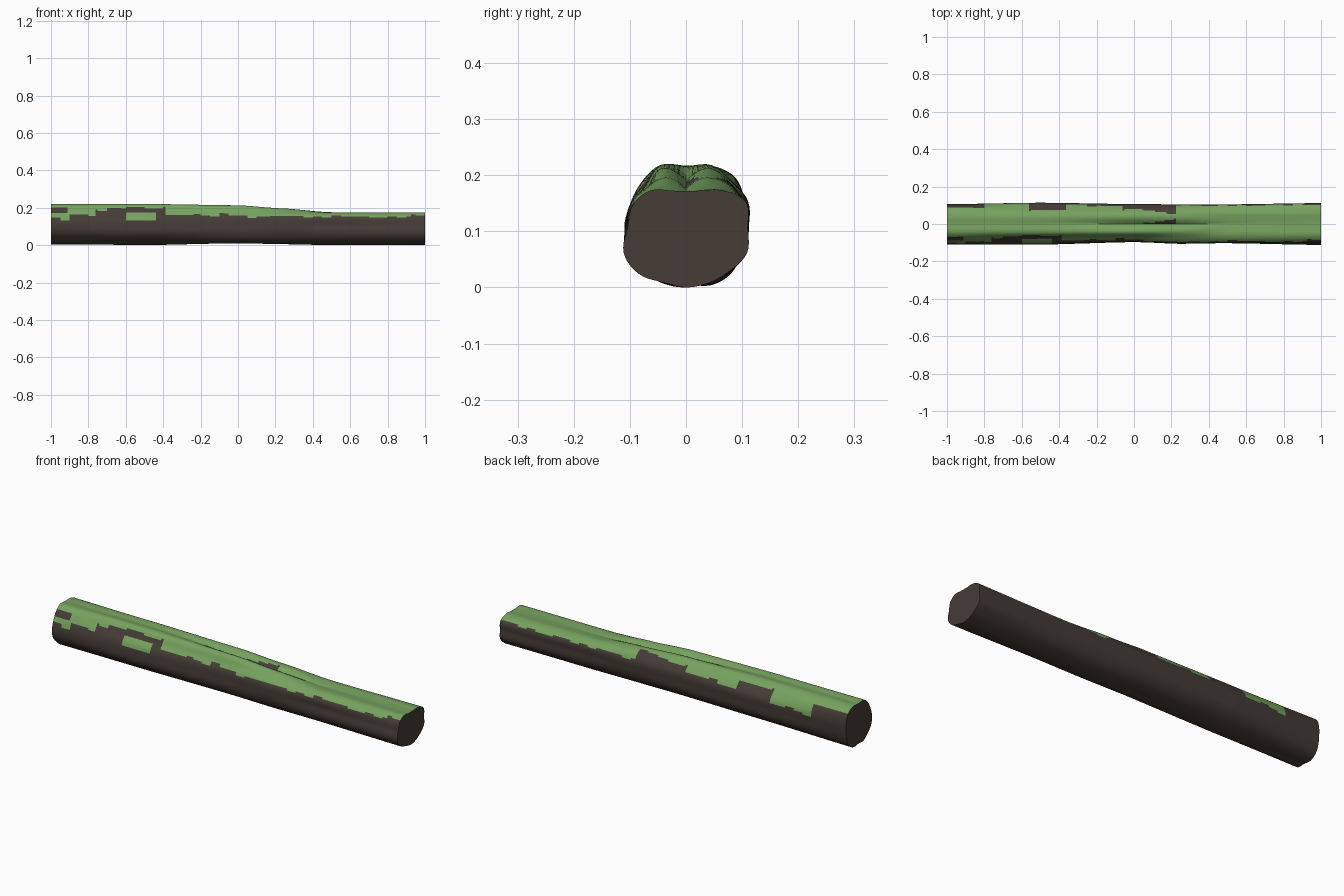
import bpy, bmesh, math, random

if "Cube" in bpy.data.objects:
    bpy.data.objects.remove(bpy.data.objects["Cube"])
random.seed(4)

NX, NA, CZ = 160, 80, 0.11

# Cross-sections: radius (mm) every 22.5 degrees from +y, turning through +z
SECTIONS = [
    (-1.0, [105, 113, 125, 119, 110, 120, 113, 108, 110, 110, 105, 108, 100, 112, 115, 108]),
    (-0.5, [112, 120, 116, 120, 109, 120, 104, 108, 109, 115, 110, 108, 107, 106, 112, 116]),
    (0.0, [106, 112, 112, 114, 92, 114, 98, 98, 95, 103, 108, 104, 96, 102, 108, 110]),
    (0.25, [104, 110, 108, 96, 77, 96, 100, 108, 106, 110, 112, 106, 102, 105, 108, 106]),
    (0.5, [102, 110, 94, 72, 63, 71, 91, 104, 98, 110, 112, 106, 107, 106, 110, 108]),
    (1.0, [110, 116, 93, 71, 65, 71, 92, 103, 104, 120, 118, 106, 107, 107, 110, 118]),
]


def ring_radius(table, a):
    """Smooth periodic interpolation around the ring."""
    t = a / (2 * math.pi) * 16
    i = int(t)
    f = t - i
    p0, p1, p2, p3 = (table[(i + k) % 16] for k in (-1, 0, 1, 2))
    return 0.0005 * (2 * p1 + (p2 - p0) * f + (2 * p0 - 5 * p1 + 4 * p2 - p3) * f * f
                     + (3 * p1 - p0 - 3 * p2 + p3) * f ** 3)


def radius(x, a):
    for (x0, s0), (x1, s1) in zip(SECTIONS, SECTIONS[1:]):
        if x <= x1 + 1e-6:
            t = (x - x0) / (x1 - x0)
            t = 0.5 * t + 0.5 * t * t * (3 - 2 * t)
            r = ring_radius(s0, a) * (1 - t) + ring_radius(s1, a) * t
            break
    # sharp crease along the top
    crease = math.exp(-((a - math.pi / 2) / 0.1) ** 2) * math.exp(-((x - 0.1) / 0.3) ** 2)
    return r - 0.008 * crease


# Lower edge of the moss: (start x, z), on the front and back sides
FRONT = [(-1, .145), (-.9, .16), (-.76, .195), (-.65, .205), (-.39, .16), (-.2, .165),
         (0, .155), (.8, .152), (.93, .163)]
BACK = [(-1, .2), (-.8, .145), (-.56, .2), (-.36, .168), (-.06, .193), (.22, .158), (.6, .155)]


def step(table, x):
    return [z for x0, z in table if x >= x0 - 1e-6][-1]


jitter = [[random.uniform(-.007, .007) for _ in range(NX)] for _ in range(2)]


def mossy(c, column):
    front = c.y < 0
    if front and c.x < -.91 and .178 < c.z < .205:     # bare patch near the end
        return False
    if front and -.6 < c.x < -.44 and .138 < c.z < .175:  # separate moss patch
        return True
    return c.z > step(FRONT if front else BACK, c.x) + jitter[front][column // 4]


def material(name, rgb):
    m = bpy.data.materials.new(name)
    m.diffuse_color = (*rgb, 1)
    m.use_nodes = True
    m.node_tree.nodes["Principled BSDF"].inputs["Base Color"].default_value = m.diffuse_color
    return m


# Log body
bm = bmesh.new()
rings = []
for i in range(NX + 1):
    x = -1 + 2 * i / NX
    ring = []
    for j in range(NA):
        a = 2 * math.pi * j / NA
        r = radius(x, a)
        ring.append(bm.verts.new((x, r * math.cos(a), CZ + r * math.sin(a))))
    rings.append(ring)

# Bark and moss faces
for i in range(NX):
    for j in range(NA):
        k = (j + 1) % NA
        f = bm.faces.new((rings[i][j], rings[i + 1][j], rings[i + 1][k], rings[i][k]))
        f.material_index = int(mossy(f.calc_center_median(), i))
        f.smooth = True

# Cut ends
bm.faces.new(rings[0])
bm.faces.new(rings[-1][::-1])
bmesh.ops.recalc_face_normals(bm, faces=bm.faces)
low = min(v.co.z for v in bm.verts)
for v in bm.verts:
    v.co.z -= low

mesh = bpy.data.meshes.new("mossy_log")
bm.to_mesh(mesh)
bm.free()
mesh.materials.append(material("dark bark", (.058, .045, .037)))
mesh.materials.append(material("moss green", (.181, .361, .114)))
log = bpy.data.objects.new("mossy_log", mesh)
bpy.context.collection.objects.link(log)
bpy.context.view_layer.objects.active = log
log.select_set(True)
bpy.ops.object.shade_smooth_by_angle(angle=math.radians(40))
